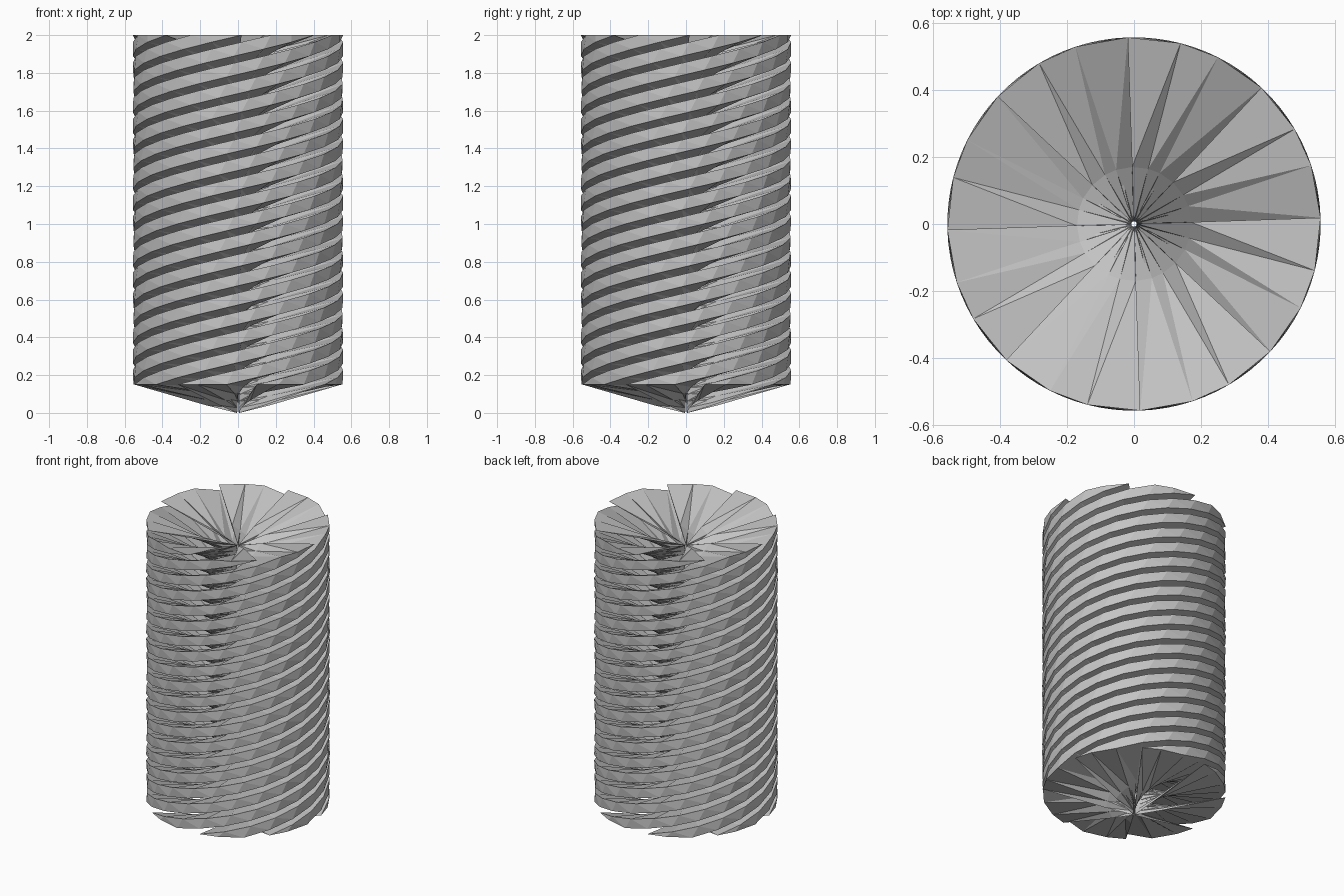
import bpy, bmesh
from math import radians, cos, sin

cube = bpy.data.objects.get("Cube")
if cube:
    bpy.data.objects.remove(cube, do_unlink=True)

STRANDS = 8                  # interleaved helical ramps
STEPS = 50                   # levels along each ramp
STEP = radians(360 / 22)     # twist from one level to the next
START = radians(10.1)
RIM, HUB, AXIS = 0.557, 0.17, 0.008
DISH = 0.15                  # height of the rim above the axis
RISE = 2 - DISH              # climb from the first level to the last

grey = bpy.data.materials.new("light_grey")
grey.use_nodes = True
colour = (0.55, 0.55, 0.55, 1)
grey.diffuse_color = colour
grey.node_tree.nodes["Principled BSDF"].inputs["Base Color"].default_value = colour


def section(i):
    """Wedge section: thin at the axis, thick at the rim, level at both ends."""
    upper = i if i <= STEPS else i - 0.25
    lower = max(0, i - 0.25)
    climb = RISE / (STEPS + 1.75)
    points = [(AXIS, lower, lower * climb),
              (HUB, lower, lower * climb + 0.04),
              (RIM, lower, DISH + RISE * max(0, i - 2) / STEPS),
              (RIM, upper, DISH + RISE * min(i, STEPS) / STEPS),
              (HUB, upper, upper * climb + 0.055)]
    return [(r * cos(START + STEP * t), r * sin(START + STEP * t), z)
            for r, t, z in points]


def ramp_mesh():
    """Join the sections with flat triangles."""
    bm = bmesh.new()
    rings = [[bm.verts.new(p) for p in section(i)] for i in range(STEPS + 3)]
    # Pairs of section points, inner one first
    sides = [(0, 1), (1, 2), (2, 3), (4, 3), (0, 4)]
    for low, high in zip(rings, rings[1:]):
        for a, b in sides:
            bm.faces.new((low[a], low[b], high[a]))
            bm.faces.new((low[b], high[b], high[a]))
    bm.faces.new(rings[0])
    bm.faces.new(rings[-1])
    # The rim closes to a point at each end
    bmesh.ops.remove_doubles(bm, verts=bm.verts, dist=0.0005)
    bmesh.ops.recalc_face_normals(bm, faces=bm.faces)
    mesh = bpy.data.meshes.new("helical_ramp")
    bm.to_mesh(mesh)
    bm.free()
    mesh.materials.append(grey)
    return mesh


# Equal ramps spaced evenly around the axis
mesh = ramp_mesh()
for s in range(STRANDS):
    ramp = bpy.data.objects.new(f"helical_ramp_{s + 1}", mesh)
    ramp.rotation_euler.z = radians(360 / STRANDS * s)
    bpy.context.collection.objects.link(ramp)
